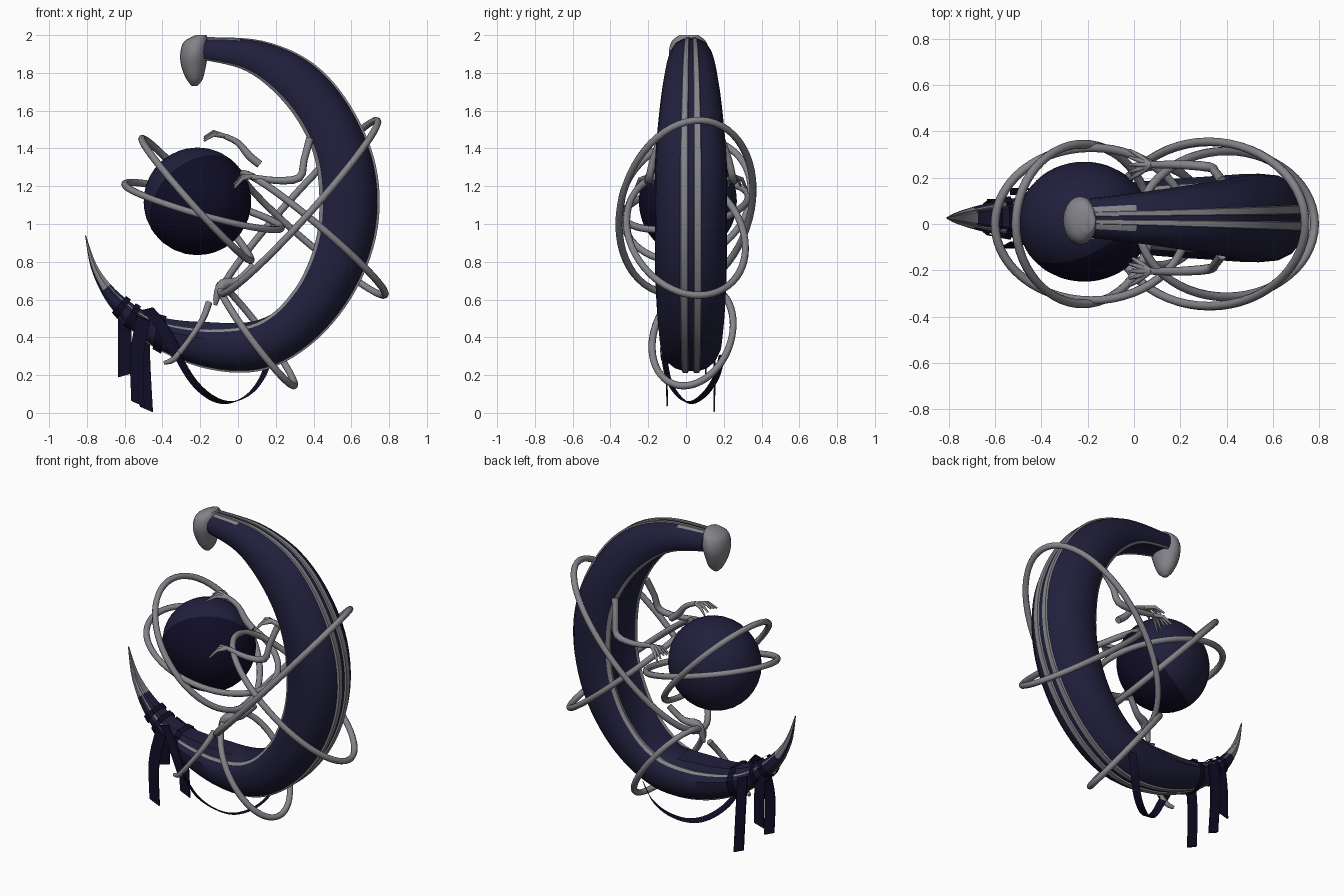
import bpy, bmesh, math
from mathutils import Vector, Matrix

cube = bpy.data.objects.get("Cube")
if cube:
    bpy.data.objects.remove(cube, do_unlink=True)


def material(name, rgb):
    m = bpy.data.materials.new(name)
    m.use_nodes = True
    m.diffuse_color = (*rgb, 1)
    m.node_tree.nodes["Principled BSDF"].inputs["Base Color"].default_value = (*rgb, 1)
    return m


NAVY = material("navy", (0.015, 0.014, 0.046))
DARK = material("midnight", (0.005, 0.004, 0.019))
GREY = material("stone grey", (0.23, 0.23, 0.255))


def finish(name, bm, mats, angle=45):
    bmesh.ops.recalc_face_normals(bm, faces=bm.faces)
    me = bpy.data.meshes.new(name)
    bm.to_mesh(me)
    bm.free()
    for m in mats:
        me.materials.append(m)
    ob = bpy.data.objects.new(name, me)
    bpy.context.collection.objects.link(ob)
    bpy.ops.object.select_all(action='DESELECT')
    ob.select_set(True)
    bpy.context.view_layer.objects.active = ob
    bpy.ops.object.shade_smooth_by_angle(angle=math.radians(angle))


def smooth_path(keys, steps):
    """Catmull-Rom through tuples of any length."""
    keys = [Vector(k) for k in keys]
    out = []
    for i in range(len(keys) - 1):
        b, c = keys[i], keys[i + 1]
        a = keys[i - 1] if i else b
        d = keys[min(i + 2, len(keys) - 1)]
        for s in range(steps):
            t = s / steps
            out.append(b + (c - a) * (t / 2) + (a * 2 - b * 5 + c * 4 - d) * (t * t / 2)
                       + (b * 3 - a - c * 3 + d) * (t ** 3 / 2))
    return out + [keys[-1]]


def loft(bm, rings, closed_ends=True, paint=None):
    rows = [[bm.verts.new(p) for p in r] for r in rings]
    n = len(rows[0])
    for i in range(len(rows) - 1):
        for j in range(n):
            k = (j + 1) % n
            f = bm.faces.new((rows[i][j], rows[i][k], rows[i + 1][k], rows[i + 1][j]))
            if paint:
                f.material_index = paint(i, j)
    if closed_ends:
        bm.faces.new(rows[0])
        bm.faces.new(rows[-1])


# Crescent stations: outer x, outer z, inner x, inner z, half width
stations = smooth_path([
    (-.81, .94, -.805, .94, .004), (-.77, .74, -.735, .76, .03), (-.66, .54, -.6, .61, .065),
    (-.45, .35, -.42, .51, .1), (-.15, .23, -.15, .48, .14), (.15, .23, .1, .5, .165),
    (.42, .39, .28, .63, .18), (.63, .66, .39, .84, .19), (.74, .98, .43, 1.06, .19),
    (.73, 1.31, .41, 1.33, .19), (.6, 1.62, .32, 1.54, .17), (.4, 1.85, .18, 1.71, .145),
    (.13, 1.97, .02, 1.82, .115), (-.19, 1.99, -.19, 1.87, .085)], 6)
MID_Y = .026

# Half cross-section: outward, sideways; raised ridges on the back and inner rims
half = [(.93, .08), (1, .1), (1, .28), (.92, .3), (.82, .55), (.58, .8), (.2, .96),
        (-.3, 1), (-.7, .92), (-.88, .83), (-1, .74), (-.97, .64), (-.85, .5)]
n_half = len(half)


def body_ring(i, grow=0.0):
    st = stations[i]
    outer, inner = Vector((st[0], 0, st[1])), Vector((st[2], 0, st[3]))
    mid, arm = (outer + inner) / 2, (outer - inner) / 2
    arm = arm.normalized() * (arm.length + grow)
    # Towards the lower tip the inner face swells past its rims
    swell = min(1, max(0, (36 - i) / 12))
    side = [(u + (.3 * swell if 8 <= k < 12 else -.15 * swell if k == 12 else 0), v)
            for k, (u, v) in enumerate(half)]
    ring = side + [(u, -v) for u, v in reversed(side)]
    return [mid + arm * u + Vector((0, MID_Y + (st[4] + grow) * v, 0)) for u, v in ring]


def body_paint(i, j):
    k = j if j < n_half else 2 * n_half - 2 - j
    if k in (0, 1, 2, 9, 10) or (k == 3 and i > len(stations) - 6):
        return 1
    return 1 if i < 9 and 5 <= k <= 12 else 0


bm = bmesh.new()
loft(bm, [body_ring(i) for i in range(len(stations))], paint=body_paint)
finish("crescent_body", bm, [NAVY, GREY])

# Drooping cap: height, centre x, half depth, half width
cap = smooth_path([(1.73, -.23, .014, .016), (1.765, -.23, .042, .054), (1.83, -.235, .064, .085),
                   (1.9, -.233, .073, .105), (1.965, -.222, .064, .092), (2.0, -.195, .028, .05)], 4)
bm = bmesh.new()
loft(bm, [[(x + rx * math.cos(a), .015 + ry * math.sin(a), z)
           for a in (math.tau * k / 20 for k in range(20))] for z, x, rx, ry in cap])
finish("drooping_head", bm, [GREY], 60)

# Orb with a darker front and underside, its poles aligned to that half
axis = Vector((.45, -.7, -.5)).normalized()
bm = bmesh.new()
bmesh.ops.create_uvsphere(bm, u_segments=32, v_segments=24, radius=.285,
                          matrix=axis.to_track_quat('Z', 'Y').to_matrix().to_4x4())
for f in bm.faces:
    f.material_index = 1 if f.calc_center_median().normalized().dot(axis) > -.03 else 0
bm.transform(Matrix.Translation((-.215, .01, 1.12)) @ Matrix.Diagonal((1, .91, 1, 1)))
finish("orb", bm, [NAVY, DARK], 60)


def tubes(name, paths, radius, cyclic=False):
    """Each path holds points (x, y, z) with an optional radius factor."""
    cu = bpy.data.curves.new(name, 'CURVE')
    cu.dimensions = '3D'
    cu.bevel_depth = radius
    cu.bevel_resolution = 2
    cu.use_fill_caps = True
    for path in paths:
        sp = cu.splines.new('POLY')
        sp.points.add(len(path) - 1)
        for p, q in zip(sp.points, path):
            p.co = (q[0], q[1], q[2], 1)
            p.radius = q[3] if len(q) > 3 else 1
        sp.use_cyclic_u = cyclic
    cu.materials.append(GREY)
    ob = bpy.data.objects.new(name, cu)
    bpy.context.collection.objects.link(ob)
    bpy.ops.object.select_all(action='DESELECT')
    ob.select_set(True)
    bpy.context.view_layer.objects.active = ob
    bpy.ops.object.convert(target='MESH')
    bpy.ops.object.shade_smooth_by_angle(angle=math.radians(50))


def hoop(name, tip_a, tip_b, half_y, lift, mid_y=0.0):
    a, b = Vector((tip_a[0], mid_y, tip_a[1])), Vector((tip_b[0], mid_y, tip_b[1]))
    mid, arm, side = (a + b) / 2, (a - b) / 2, Vector((0, half_y, -lift))
    path = [mid + arm * math.cos(t) + side * math.sin(t)
            for t in (math.tau * k / 56 for k in range(56))]
    tubes(name, [path], .019, True)


# Orbiting hoops
hoop("orb_hoop_steep", (-.51, 1.45), (.07, .81), .345, -.05)
hoop("orb_hoop_shallow", (-.6, 1.21), (.23, .98), .33, -.05)
hoop("body_hoop_rising", (.74, 1.54), (-.09, .64), .355, -.09)
hoop("body_hoop_falling", (.78, .63), (.02, 1.26), .315, .07)
hoop("lower_hoop", (.3, .15), (-.1, .67), .215, -.06, .035)


def limb(name, joints, reach):
    """A jointed limb ending in a splayed hand."""
    wrist, reach = Vector(joints[-1][:3]), Vector(reach)
    fingers = []
    for k in range(5):
        s = (k - 2) * .02
        fingers.append([(*wrist, .6),
                        (*(wrist + reach * .55 + Vector((0, s, .015 - abs(s) * .4))), .5),
                        (*(wrist + reach + Vector((0, s * 1.6, -.02 - abs(s) * .5))), .25)])
    tubes(name, [smooth_path(joints, 3)] + fingers, .021)


# A mirrored pair of arms, a middle forearm and the thin legs
for name, side in (("right_arm", -1), ("left_arm", 1)):
    limb(name, [(x, MID_Y + side * y, z, r) for x, y, z, r in
                ((.38, .16, 1.45, 1), (.35, .2, 1.34, .9), (.325, .22, 1.245, 1),
                 (.2, .23, 1.23, .9), (.07, .23, 1.25, .7))], (-.09, 0, -.02))
limb("middle_forearm", [(.115, -.01, 1.315, 1), (.06, -.01, 1.36, 1), (.0, 0, 1.43, .8),
                        (-.07, 0, 1.465, .7)], (-.11, 0, .015))
tubes("front_leg", [smooth_path([(-.155, -.02, .58, .9), (-.19, -.08, .49, .8),
                                 (-.27, -.12, .37, .7), (-.34, -.115, .285, .8),
                                 (-.39, -.1, .265, .5)], 3)], .021)
tubes("rear_leg", [smooth_path([(.08, .06, .78, .9), (.0, .03, .7, 1), (-.08, .0, .68, 1.4),
                                (-.11, -.01, .62, 1), (-.12, -.01, .57, .5)], 3)], .021)


def strap(name, path, across):
    """A thin cloth strip following a path."""
    bm, w = bmesh.new(), Vector(across) / 2
    thick = Vector((0, .004, .002))
    loft(bm, [[p - w - thick, p + w - thick, p + w + thick, p - w + thick]
              for p in smooth_path(path, 5)])
    finish(name, bm, [DARK])


# Cloth wraps around the crescent
for name, first in (("wrap_outer", 12), ("wrap_middle", 14), ("wrap_inner", 18)):
    bm = bmesh.new()
    loft(bm, [body_ring(k, .012) for k in (first, first + 1)], closed_ends=False)
    finish(name, bm, [DARK])

# Hanging strips and the slung sash
strap("hanging_strip_outer", [(-.6, .08, .55), (-.6, .1, .4), (-.6, .105, .2)], (.07, 0, .02))
strap("hanging_strip_front", [(-.5, -.08, .5), (-.535, -.1, .3), (-.53, -.1, .05)], (.07, 0, -.03))
strap("hanging_strip_back", [(-.5, .13, .5), (-.5, .15, .3), (-.485, .15, .02)], (.07, 0, -.03))
strap("draped_strip", [(-.48, -.07, .55), (-.42, -.09, .48), (-.37, -.11, .4), (-.32, -.12, .3)],
      (.06, 0, .015))
strap("slung_sash", [(-.33, -.12, .32), (-.24, -.09, .17), (-.14, -.03, .08), (-.04, .03, .055),
                     (.06, .1, .1), (.13, .16, .19), (.17, .19, .3)], (.035, -.025, .012))
